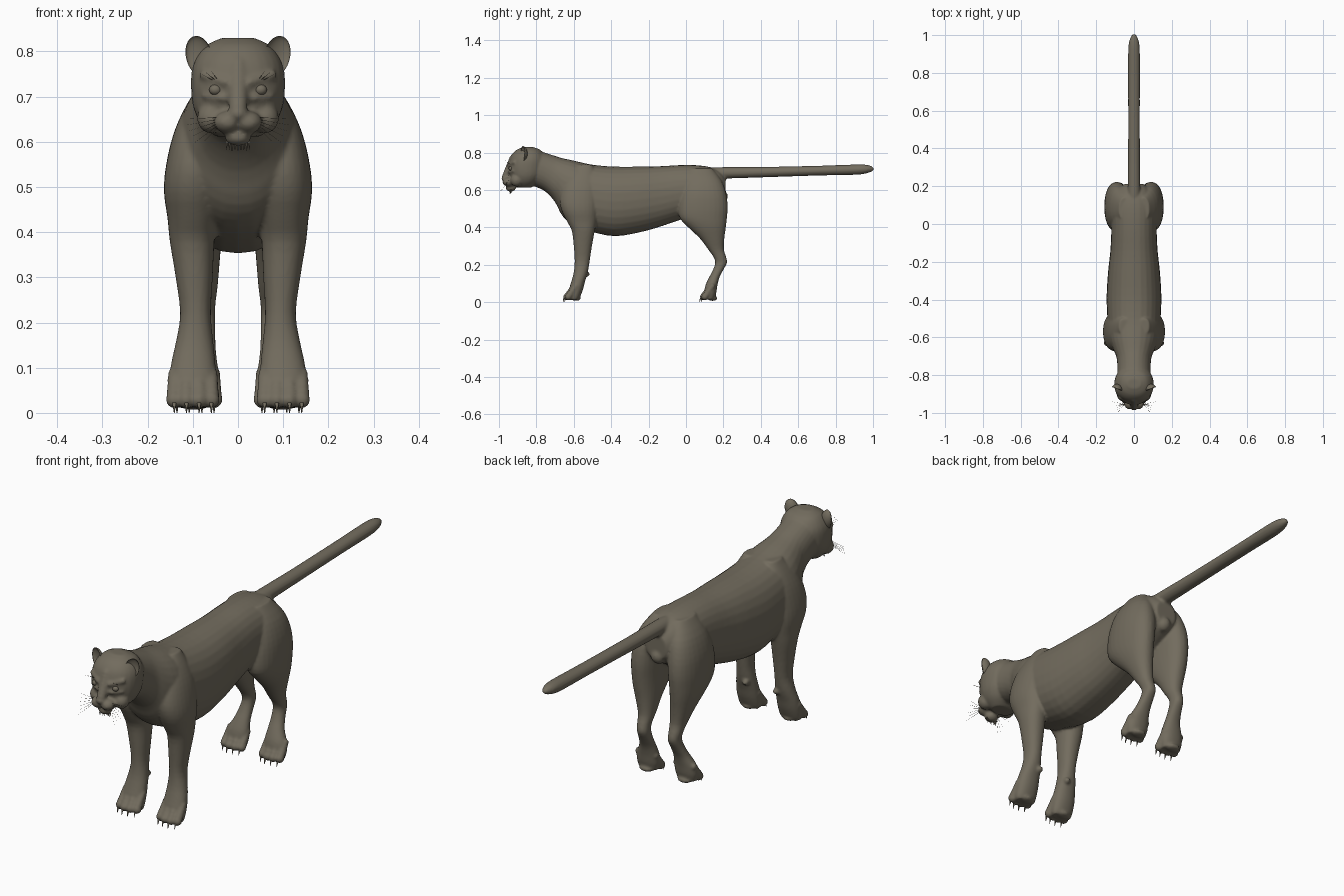
import bpy, bmesh, math, random
from mathutils import Vector, Matrix

if "Cube" in bpy.data.objects:
    bpy.data.objects.remove(bpy.data.objects["Cube"])

random.seed(3)
fur = bpy.data.materials.new("grey_brown_fur")
fur.diffuse_color = (0.17, 0.15, 0.112, 1)
fur.use_nodes = True
fur.node_tree.nodes["Principled BSDF"].inputs["Base Color"].default_value = fur.diffuse_color


def finish(bm, name):
    bmesh.ops.recalc_face_normals(bm, faces=bm.faces)
    me = bpy.data.meshes.new(name)
    bm.to_mesh(me)
    bm.free()
    ob = bpy.data.objects.new(name, me)
    bpy.context.collection.objects.link(ob)
    me.materials.append(fur)
    me.polygons.foreach_set("use_smooth", [True] * len(me.polygons))
    return ob


def skin(bm, rings):
    """Join rings of points into a closed surface."""
    rings = [[bm.verts.new(p) for p in ring] for ring in rings]
    n = len(rings[0])
    for a, b in zip(rings, rings[1:]):
        for k in range(n):
            j = (k + 1) % n
            bm.faces.new((a[k], a[j], b[j], b[k]))
    bm.faces.new(rings[0][::-1])
    bm.faces.new(rings[-1])
    return [v for ring in rings for v in ring]


def smooth_rows(rows, steps=3):
    out = []
    for i in range(len(rows) - 1):
        p0, p1 = rows[max(i - 1, 0)], rows[i]
        p2, p3 = rows[i + 1], rows[min(i + 2, len(rows) - 1)]
        for s in range(steps):
            t = s / steps
            out.append([0.5 * (2 * b + (c - a) * t + (2 * a - 5 * b + 4 * c - d) * t * t
                               + (3 * b - a - 3 * c + d) * t ** 3)
                        for a, b, c, d in zip(p0, p1, p2, p3)])
    return out + [list(rows[-1])]


def loft(bm, axis, rows, sx=1, power=2.2, n=28):
    """Rounded sections along an axis; row = (t, x0, x1, v0, v1)."""
    rings = []
    for t, x0, x1, v0, v1 in smooth_rows(rows):
        ring = []
        for k in range(n):
            c, s = math.cos(2 * math.pi * k / n), math.sin(2 * math.pi * k / n)
            x = (x0 + x1) / 2 + (x1 - x0) / 2 * math.copysign(abs(c) ** (2 / power), c)
            v = (v0 + v1) / 2 + (v1 - v0) / 2 * math.copysign(abs(s) ** (2 / power), s)
            ring.append((sx * x, t, v) if axis == 'y' else (sx * x, v, t))
        rings.append(ring)
    skin(bm, rings)


def ball(bm, loc, radii, n=16, m=9):
    rings = []
    for i in range(m):
        a = math.pi * (.03 + .94 * i / (m - 1)) - math.pi / 2
        rings.append([(loc[0] + radii[0] * math.cos(a) * math.cos(2 * math.pi * k / n),
                       loc[1] + radii[1] * math.cos(a) * math.sin(2 * math.pi * k / n),
                       loc[2] + radii[2] * math.sin(a)) for k in range(n)])
    return skin(bm, rings)


def capsule(bm, p, q, r0, r1, n=5):
    for i in range(n):
        t = i / (n - 1)
        r = r0 + (r1 - r0) * t
        ball(bm, Vector(p).lerp(Vector(q), t), (r, r, r))


def sym(rows):
    return [(y, -w, w, bot, top) for y, top, bot, w in rows]


# ---- body: neck, trunk, head, legs and tail fused into one skin
bm = bmesh.new()
loft(bm, 'y', sym([
    (-.86, .822, .635, .082), (-.80, .815, .615, .088), (-.75, .798, .59, .088),
    (-.70, .782, .535, .094), (-.66, .77, .46, .112), (-.60, .757, .41, .132),
    (-.50, .735, .375, .141), (-.38, .725, .353, .145), (-.25, .725, .373, .137),
    (-.14, .727, .403, .125), (-.03, .733, .44, .12), (.06, .732, .46, .12),
    (.13, .722, .50, .108), (.18, .70, .53, .085), (.212, .665, .56, .05)]))
# tail
loft(bm, 'y', sym([
    (.12, .72, .65, .035), (.20, .722, .66, .033), (.40, .723, .667, .031),
    (.70, .729, .677, .031), (.90, .736, .681, .031), (.96, .735, .688, .027),
    (.99, .728, .697, .017), (1.004, .718, .706, .007)]), power=2)
# skull
loft(bm, 'z', [(z, -w, w, yf, yb) for z, yf, yb, w in [
    (.612, -.90, -.83, .05), (.63, -.92, -.80, .072), (.65, -.935, -.78, .088),
    (.68, -.945, -.76, .10), (.72, -.95, -.75, .104), (.76, -.943, -.75, .102),
    (.79, -.93, -.76, .09), (.815, -.905, -.78, .068), (.83, -.87, -.82, .035)]])
# nose bridge, nose, chin
capsule(bm, (0, -.92, .765), (0, -.962, .675), .026, .021, 8)
ball(bm, (0, -.971, .662), (.021, .016, .015))
ball(bm, (0, -.937, .61), (.03, .027, .019))
# rump bulge under the tail
ball(bm, (0, .19, .565), (.034, .034, .035))

front_leg = [
    (.735, .03, .08, -.58, -.50), (.68, .03, .115, -.63, -.48), (.62, .03, .142, -.66, -.465),
    (.55, .03, .159, -.675, -.465), (.49, .035, .164, -.665, -.47), (.43, .045, .156, -.635, -.478),
    (.38, .052, .151, -.61, -.488), (.30, .056, .138, -.60, -.503), (.22, .06, .128, -.595, -.515),
    (.16, .055, .137, -.60, -.525), (.11, .05, .148, -.613, -.54), (.07, .048, .152, -.625, -.55),
    (.03, .05, .15, -.628, -.565), (.012, .056, .144, -.622, -.575)]
hind_leg = [
    (.715, .02, .08, .02, .14), (.65, .02, .126, -.01, .19), (.58, .02, .15, -.03, .215),
    (.51, .025, .157, -.04, .223), (.45, .03, .155, -.033, .219), (.40, .035, .147, .012, .213),
    (.34, .04, .13, .075, .205), (.28, .045, .112, .12, .203), (.24, .05, .105, .148, .215),
    (.21, .05, .102, .156, .219), (.17, .05, .108, .143, .198), (.13, .048, .12, .122, .178),
    (.09, .043, .14, .104, .168), (.05, .043, .146, .097, .162), (.015, .052, .138, .10, .152)]
toes = []
for sx in (-1, 1):
    loft(bm, 'z', front_leg, sx)
    loft(bm, 'z', hind_leg, sx)
    # paws: four toes and a pad each
    for dy, dx in ((0, 0), (.73, -.006)):
        for i, x in enumerate((.059, .086, .114, .141)):
            xx, y = sx * (x + dx), dy + (.008 if i in (0, 3) else 0)
            capsule(bm, (xx, y - .598, .085), (xx, y - .637, .029), .015, .019)
            toes.append((xx, y - .652, .022))
        ball(bm, (sx * (.1 + dx), dy - .588, .02), (.034, .026, .013))
    # dew claw
    ball(bm, (sx * .075, -.53, .15), (.014, .015, .014))
    # muzzle pads, cheeks, brows, lower eyelids
    ball(bm, (sx * .023, -.947, .643), (.031, .035, .025))
    ball(bm, (sx * .058, -.905, .652), (.033, .034, .034))
    capsule(bm, (sx * .027, -.944, .732), (sx * .075, -.918, .748), .012, .011, 7)
    capsule(bm, (sx * .034, -.943, .697), (sx * .07, -.922, .701), .009, .009, 6)
body = finish(bm, "body")
rm = body.modifiers.new("fuse", 'REMESH')
rm.mode = 'VOXEL'
rm.voxel_size = .006
rm.use_smooth_shade = True
sm = body.modifiers.new("soften", 'SMOOTH')
sm.factor = .5
sm.iterations = 3

# ---- ears: cupped shells, open to the front
bm = bmesh.new()
for sx in (-1, 1):
    vs = ball(bm, (0, 0, 0), (1, 1, 1), 28, 17)
    for v in vs:
        if v.co.y < 0:
            v.co.y *= -.55
    place = (Matrix.Translation((sx * .087, -.874, .79)) @ Matrix.Rotation(sx * .35, 4, 'Z')
             @ Matrix.Rotation(sx * .25, 4, 'Y') @ Matrix.Diagonal((.03, .026, .045, 1)))
    for v in vs:
        v.co = place @ v.co
finish(bm, "ears")

# ---- eyes
bm = bmesh.new()
for sx in (-1, 1):
    ball(bm, (sx * .05, -.936, .715), (.014, .012, .012))
finish(bm, "eyes")


# ---- claws, whiskers and chin tuft: tapered spikes
def spikes(name, strands, r, n=6):
    bm = bmesh.new()
    for p, q in strands:
        p, q = Vector(p), Vector(q)
        rot = (q - p).to_track_quat('Z', 'Y').to_matrix()
        circle = [rot @ Vector((math.cos(2 * math.pi * k / n), math.sin(2 * math.pi * k / n), 0))
                  for k in range(n)]
        skin(bm, [[p + c * r for c in circle], [q + c * r * .2 for c in circle]])
    finish(bm, name)


claws = [((x, y, z), (x, y - .006, 0)) for x, y, z in toes]
whiskers, tuft = [], []
for sx in (-1, 1):
    for i in range(6):
        whiskers.append(((sx * .042, -.955, .634 + .004 * i),
                         (sx * (.09 + .006 * i), -1 + .012 * i, .585 + .013 * i)))
    for i in range(3):
        whiskers.append(((sx * (.045 + .006 * i), -.94, .737),
                         (sx * (.06 + .012 * i), -.965, .757 - .003 * i)))
for i in range(9):
    x = -.024 + .006 * i
    tuft.append(((x, -.937, .602), (x * 1.1, -.937 + random.uniform(-.008, .004),
                                    .579 + random.uniform(0, .005))))
spikes("claws", claws, .0045)
spikes("whiskers", whiskers, .0007)
spikes("chin_tuft", tuft, .003)
